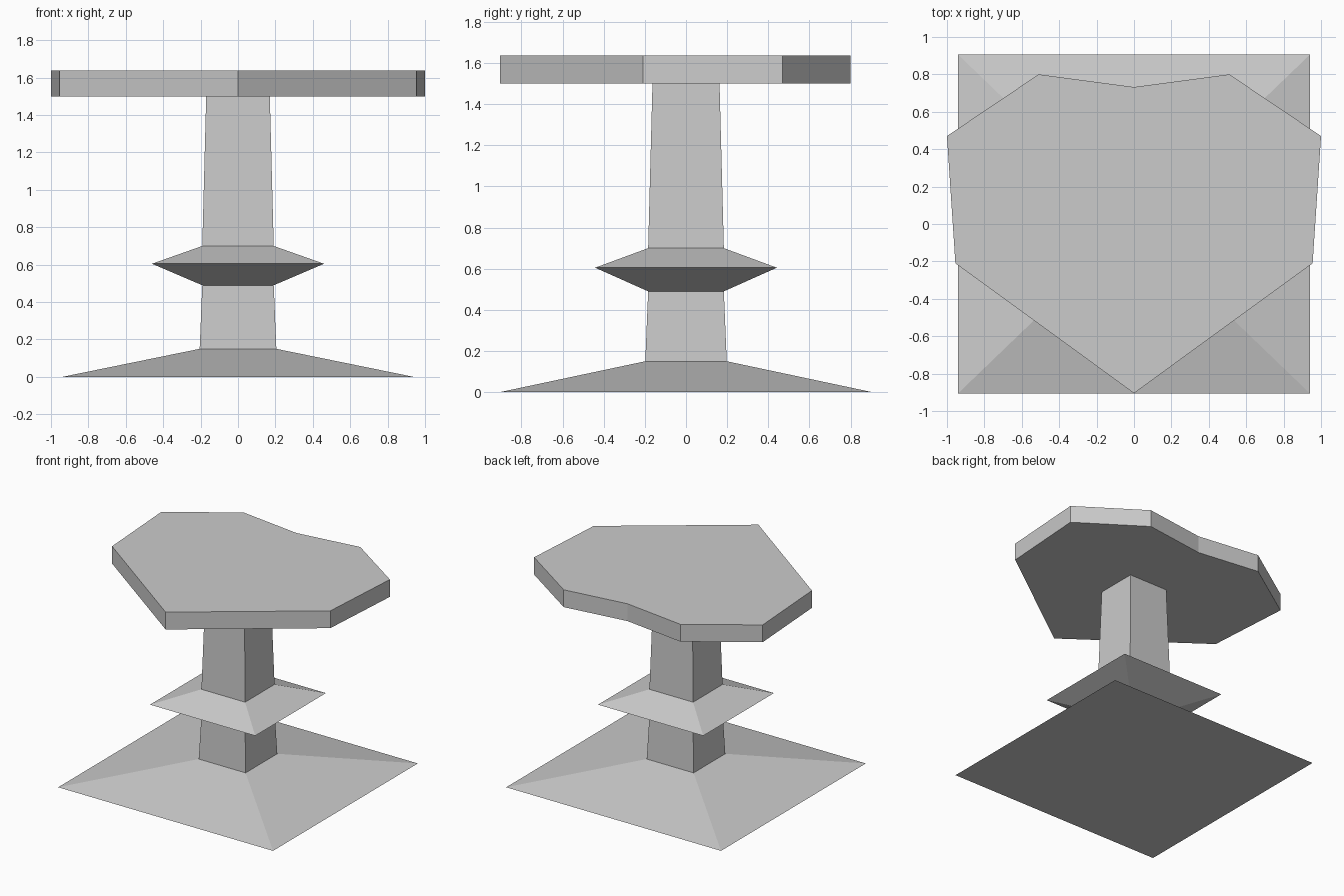
import bpy
import bmesh

cube = bpy.data.objects.get("Cube")
if cube:
    bpy.data.objects.remove(cube, do_unlink=True)

# One plain grey for the whole table
grey = bpy.data.materials.new("light grey")
grey.use_nodes = True
colour = (0.6, 0.6, 0.6, 1)
grey.diffuse_color = colour
grey.node_tree.nodes["Principled BSDF"].inputs["Base Color"].default_value = colour


def loft(name, rings):
    """Join rings of points into a closed flat-shaded solid."""
    bm = bmesh.new()
    loops = [[bm.verts.new(p) for p in ring] for ring in rings]
    for low, high in zip(loops, loops[1:]):
        for i in range(len(low)):
            j = (i + 1) % len(low)
            bm.faces.new((low[i], low[j], high[j], high[i]))
    bm.faces.new(loops[0][::-1])
    bm.faces.new(loops[-1])
    bmesh.ops.recalc_face_normals(bm, faces=bm.faces)
    mesh = bpy.data.meshes.new(name)
    bm.to_mesh(mesh)
    bm.free()
    mesh.materials.append(grey)
    obj = bpy.data.objects.new(name, mesh)
    bpy.context.collection.objects.link(obj)
    return obj


def rect(x, y, z):
    return [(-x, -y, z), (x, -y, z), (x, y, z), (-x, y, z)]


# Pedestal: pyramid foot, tapering column and flared collar
profile = [(0.94, 0.905, 0), (0.205, 0.198, 0.15), (0.191, 0.184, 0.49),
           (0.46, 0.442, 0.605), (0.191, 0.184, 0.70), (0.17, 0.163, 1.5)]
loft("pedestal", [rect(*p) for p in profile])

# Table top: mirrored outline, pointed in front and notched at the back
half = [(0.955, -0.21), (1.0, 0.47), (0.51, 0.8)]
outline = [(0, -0.905)] + half + [(0, 0.732)] + [(-x, y) for x, y in reversed(half)]
loft("table_top", [[(x, y, z) for x, y in outline] for z in (1.5, 1.637)])
